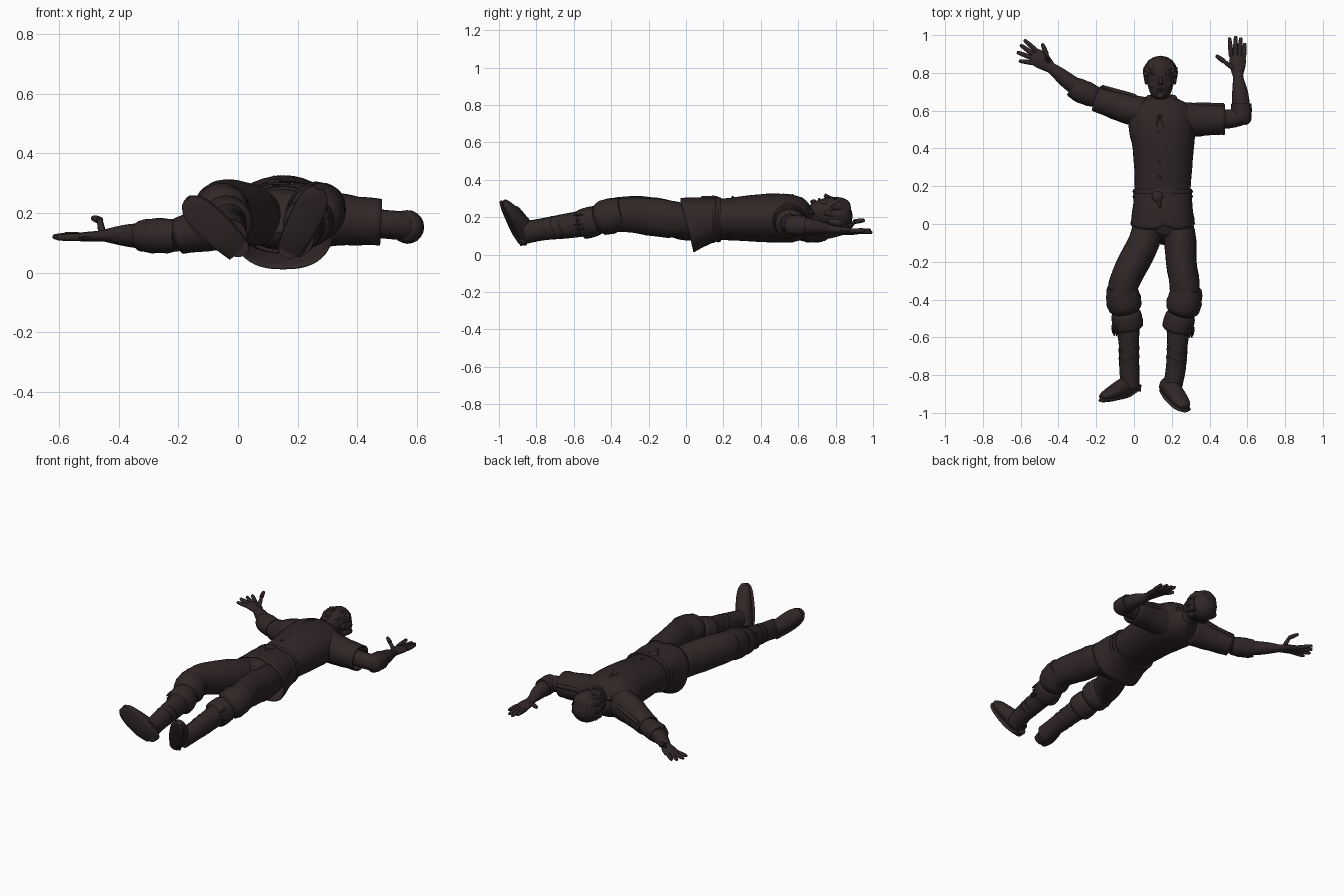
import bpy, bmesh, math, random
from mathutils import Vector

random.seed(4)
mat = bpy.data.materials.new("dark_brown")
mat.diffuse_color = (0.030, 0.0195, 0.0195, 1)


def finish(name, bm, angle=45):
    bmesh.ops.recalc_face_normals(bm, faces=bm.faces)
    me = bpy.data.meshes.new(name)
    bm.to_mesh(me)
    bm.free()
    me.materials.append(mat)
    ob = bpy.data.objects.new(name, me)
    bpy.context.collection.objects.link(ob)
    bpy.ops.object.select_all(action='DESELECT')
    ob.select_set(True)
    bpy.context.view_layer.objects.active = ob
    bpy.ops.object.shade_smooth_by_angle(angle=math.radians(angle))
    return ob


def refine(secs, steps):
    """Catmull-Rom interpolation of (x, y, z, width, depth) sections."""
    out = []
    v = [Vector(s) for s in secs]
    for i in range(len(v) - 1):
        a, b, c, d = v[max(i - 1, 0)], v[i], v[i + 1], v[min(i + 2, len(v) - 1)]
        for k in range(steps):
            t = k / steps
            out.append(0.5 * (2 * b + (c - a) * t + (2 * a - 5 * b + 4 * c - d) * t * t
                              + (3 * b - a - 3 * c + d) * t ** 3))
    return out + [v[-1]]


def rounded(c, power):
    return math.copysign(abs(c) ** power, c)


def loft(name, secs, sides=20, up=(0, 0, 1), steps=3, cap=True, wrinkle=0.0, warp=None, power=1.0):
    """Skin of rounded rings along a path; power under 1 makes them boxier."""
    bm = bmesh.new()
    secs = refine(secs, steps)
    pts = [Vector(s[:3]) for s in secs]
    rings = []
    for i, s in enumerate(secs):
        t = (pts[min(i + 1, len(pts) - 1)] - pts[max(i - 1, 0)]).normalized()
        side = t.cross(Vector(up)).normalized()
        top = side.cross(t)
        ring = []
        for k in range(sides):
            a = 2 * math.pi * k / sides
            f = 1 + wrinkle * math.sin(3 * a + 2.1 * i)
            p = pts[i] + side * s[3] * f * rounded(math.cos(a), power) + top * s[4] * f * rounded(math.sin(a), power)
            ring.append(bm.verts.new(warp(p) if warp else p))
        rings.append(ring)
    for r, q in zip(rings, rings[1:]):
        for k in range(sides):
            j = (k + 1) % sides
            bm.faces.new((r[k], r[j], q[j], q[k]))
    if cap:
        bm.faces.new(rings[0])
        bm.faces.new(rings[-1])
    return finish(name, bm)


def rod(name, a, b, r0, r1, sides=8):
    m = [(p + q) / 2 for p, q in zip(a, b)]
    tip = [q + (q - p) * 0.06 for p, q in zip(a, b)]
    return loft(name, [(*a, r0, r0), (*m, r0, r0), (*b, r1, r1), (*tip, r1 * .4, r1 * .4)], sides, steps=2)


def ball(name, loc, scale):
    bm = bmesh.new()
    bmesh.ops.create_uvsphere(bm, u_segments=16, v_segments=10, radius=1)
    for v in bm.verts:
        v.co = Vector(loc) + v.co * Vector(scale)
    return finish(name, bm, 60)


def solid(ob, thickness):
    m = ob.modifiers.new("thickness", 'SOLIDIFY')
    m.thickness = thickness


# Tunic body, flared skirt with a small front notch, belt and buckle
loft("tunic", [(.152, .12, .185, .146, .105), (.153, .24, .19, .150, .114), (.155, .4, .195, .162, .128),
               (.15, .5, .195, .176, .131), (.146, .58, .19, .178, .125), (.145, .630, .183, .145, .106),
               (.145, .665, .18, .085, .075), (.145, .685, .18, .06, .058)], 32, wrinkle=.006)


def notch(p):
    if p.z > .2 and p.y < .1:
        p.y += .022 * math.exp(-((p.x - .165) / .025) ** 2) * (.1 - p.y) / .1
    return p


solid(loft("tunic_skirt", [(.152, .175, .187, .150, .112), (.152, .09, .178, .158, .130),
                           (.152, .005, .158, .170, .150)], 48, cap=False, wrinkle=.008, warp=notch, power=.8), .006)
for y, z in ((.145, .184), (.172, .187)):
    loft("belt", [(.152, y - .014, z, .154, .117), (.152, y, z, .160, .122),
                  (.152, y + .014, z, .154, .117)], 32, steps=1, power=.9)
ball("belt_knot", (.125, .145, .303), (.03, .03, .012))
rod("belt_tail", (.125, .14, .305), (.14, .085, .306), .009, .006)

# Front seam studs, collar and neck lacing
for y in (.25, .33, .41, .49):
    ball("stud", (.135, y, .193 + .114 + (y - .24) * .06), (.011, .007, .005))
for s in (-1, 1):
    rod("collar", (.145 + s * .070, .672, .215), (.137 + s * .008, .57, .313), .016, .010)
    rod("neck_lace", (.137, .58, .315), (.137 + s * .018, .52, .323), .005, .003, 6)

# Neck, head and face
loft("neck", [(.145, .63, .175, .07, .06), (.143, .67, .185, .05, .052), (.14, .73, .20, .05, .055)], steps=2)
loft("head", [(.14, .662, .262, .018, .016), (.14, .675, .255, .040, .036), (.14, .705, .240, .059, .062),
              (.14, .75, .228, .071, .078), (.14, .80, .222, .077, .086), (.14, .845, .218, .073, .080),
              (.14, .875, .215, .050, .054), (.14, .886, .215, .015, .018)], 24)
rod("nose", (.14, .785, .300), (.141, .742, .316), .008, .012)
for s in (-1, 1):
    ball("ear", (.14 + s * .075, .762, .222), (.011, .024, .016))
    ball("brow", (.14 + s * .030, .797, .297), (.024, .008, .008))
    ball("eye", (.14 + s * .029, .779, .290), (.013, .007, .008))
    ball("cheek", (.14 + s * .034, .742, .275), (.024, .026, .016))
ball("lips", (.14, .712, .295), (.020, .007, .008))
ball("chin", (.14, .682, .283), (.022, .018, .012))

# Hair: full cap with swept locks parted over the brow
ball("hair_cap", (.14, .808, .205), (.089, .083, .086))
for i in range(9):
    a = math.pi * (.04 + .92 * i / 8)
    c, s = math.cos(a), math.sin(a)
    rod("hair_lock", (.14 + .030 * c, .862, .245), (.14 + .077 * c, .782 + .046 * s, .250 + .034 * s),
        .024, .015 + random.uniform(0, .004), 10)
for s in (-1, 1):
    for z in (.17, .21):
        rod("side_lock", (.14 + s * .068, .83, z), (.14 + s * .072, .765, z + .008), .022, .014, 10)
for x in (.10, .14, .18):
    ball("back_lock", (x, .765, .155), (.034, .042, .022))

# Arms: wide short sleeves, bare arm, rolled cuffs, forearms
solid(loft("left_sleeve", [(.06, .588, .18, .080, .10), (-.04, .612, .165, .080, .09),
                           (-.12, .638, .143, .074, .073), (-.195, .664, .125, .070, .062)],
           24, cap=False, wrinkle=.015), .008)
loft("left_upper_arm", [(-.10, .635, .14, .05, .05), (-.24, .688, .124, .048, .045),
                        (-.33, .742, .124, .044, .042), (-.385, .785, .125, .038, .035),
                        (-.445, .832, .125, .027, .021)])
loft("left_cuff", [(-.20, .67, .124, .054, .051), (-.235, .685, .124, .061, .058),
                   (-.29, .708, .124, .062, .058), (-.325, .730, .124, .054, .052)], 20, wrinkle=.02)
solid(loft("right_sleeve", [(.22, .570, .185, .080, .10), (.32, .552, .180, .088, .09),
                            (.40, .553, .174, .083, .082), (.48, .553, .170, .081, .078)],
           24, cap=False, wrinkle=.015), .008)
loft("right_upper_arm", [(.40, .555, .17, .05, .05), (.50, .556, .162, .05, .048),
                         (.58, .570, .155, .042, .046), (.59, .578, .155, .02, .02)])
loft("right_cuff", [(.562, .535, .155, .030, .030), (.566, .55, .155, .052, .052),
                    (.568, .59, .154, .055, .055), (.569, .637, .152, .054, .054)], 20, wrinkle=.02)
loft("right_forearm", [(.568, .60, .153, .048, .048), (.562, .69, .147, .043, .041),
                       (.553, .76, .138, .030, .026), (.549, .80, .133, .027, .020)])
# Raised shoulder trim
for name, a, b in (("left_shoulder_trim", (-.17, .725, .155), (.0, .678, .20)),
                   ("right_shoulder_trim", (.475, .628, .19), (.33, .632, .20))):
    rod(name, a, b, .012, .012)

# Hands
loft("left_palm", [(-.435, .823, .125, .027, .020), (-.475, .855, .122, .042, .018),
                   (-.515, .882, .120, .046, .016), (-.540, .897, .119, .035, .010)], 14)
loft("right_palm", [(.549, .785, .134, .027, .020), (.549, .83, .131, .040, .018),
                    (.548, .87, .128, .044, .016), (.546, .895, .126, .036, .010)], 14)
fingers = {
    "left": [((-.525, .852, .119), (-.605, .863, .118)), ((-.535, .878, .12), (-.615, .908, .121)),
             ((-.532, .898, .12), (-.598, .946, .123)), ((-.515, .915, .121), (-.578, .972, .128)),
             ((-.455, .860, .13), (-.463, .900, .176)), ((-.463, .898, .176), (-.485, .952, .183))],
    "right": [((.515, .885, .127), (.506, .982, .13)), ((.537, .895, .126), (.538, .99, .118)),
              ((.56, .893, .126), (.565, .982, .12)), ((.58, .88, .128), (.587, .953, .128)),
              ((.525, .825, .135), (.475, .862, .152)), ((.478, .86, .152), (.437, .890, .160))]}
for side, pairs in fingers.items():
    for a, b in pairs:
        rod(side + "_finger", a, b, .0125, .009)

# Trousers
loft("trouser_seat", [(.152, .12, .178, .140, .095), (.15, .0, .178, .148, .102), (.15, -.05, .188, .130, .095),
                      (.145, -.08, .20, .075, .07)], 28)
loft("left_trouser_leg", [(.080, .03, .180, .080, .085), (.055, -.09, .190, .083, .100),
                          (.0, -.20, .207, .085, .102), (-.055, -.32, .218, .080, .094),
                          (-.06, -.42, .205, .078, .088)], 24, wrinkle=.012)
loft("right_trouser_leg", [(.225, .03, .180, .080, .085), (.245, -.09, .190, .085, .100),
                           (.25, -.20, .203, .081, .100), (.268, -.32, .213, .080, .092),
                           (.27, -.42, .202, .078, .088)], 24, wrinkle=.012)
# Baggy knees, boots, boot cuffs, straps and fringes
legs = {"left": [(-.057, -.39, .21), (-.035, -.515, .172), (-.027, -.63, .155), (-.025, -.76, .137), (-.020, -.86, .118)],
        "right": [(.270, -.40, .208), (.236, -.525, .17), (.230, -.64, .152), (.222, -.76, .135), (.205, -.86, .118)]}
for side, (k, c, m, n, e) in legs.items():
    K, C = Vector(k), Vector(c)
    d = (C - K).normalized()
    loft(side + "_knee_puff", [(*(K + d * s), w, w * 1.02) for s, w in
                               ((-.07, .075), (-.03, .086), (.02, .093), (.06, .086), (.085, .06))], 24, wrinkle=.02)
    loft(side + "_boot_cuff", [(*(C + d * s), w, w) for s, w in
                               ((-.055, .070), (-.04, .079), (.0, .082), (.035, .079), (.045, .06))], 24, steps=2)
    loft(side + "_boot_shaft", [(*c, .066, .070), (*m, .054, .066), (*n, .053, .058), (*e, .050, .060)], 20)
    for s in (.25, .6):
        p = Vector(m).lerp(Vector(n), s)
        loft(side + "_boot_strap", [(*(p + d * o), .057 - s * .002, .067 - s * .008) for o in (-.008, .008)], 20, steps=1)
    out = -1 if side == "left" else 1
    for i in range(4):
        x, z = c[0] + out * (.076 - .006 * i), c[2] - .03 + .025 * i
        rod(side + "_fringe", (x, c[1] - .02, z), (x, c[1] - .062 - .012 * (i % 2), z - .006), .008, .004, 6)

# Upturned feet with soles and heels
feet = {"left": [(.000, -.842, .088, .040, .038), (-.048, -.862, .135, .046, .052), (-.105, -.888, .185, .050, .038),
                 (-.150, -.908, .226, .041, .024), (-.172, -.918, .246, .018, .012)],
        "right": [(.172, -.846, .083, .040, .038), (.198, -.873, .140, .046, .052), (.236, -.920, .212, .050, .038),
                  (.260, -.955, .262, .041, .024), (.270, -.972, .286, .018, .012)]}
for side, secs in feet.items():
    loft(side + "_foot", secs, 18, up=(0, 1, 0))
    loft(side + "_sole", [(x, y - b * .8 - .006, z - b * .3, a + .003, .010) for x, y, z, a, b in secs], 18, up=(0, 1, 0))
    x, y, z = secs[0][:3]
    loft(side + "_heel", [(x, y - .010, z - .001, .039, .034), (x, y - .043, z - .004, .037, .032)], 16, steps=1)
